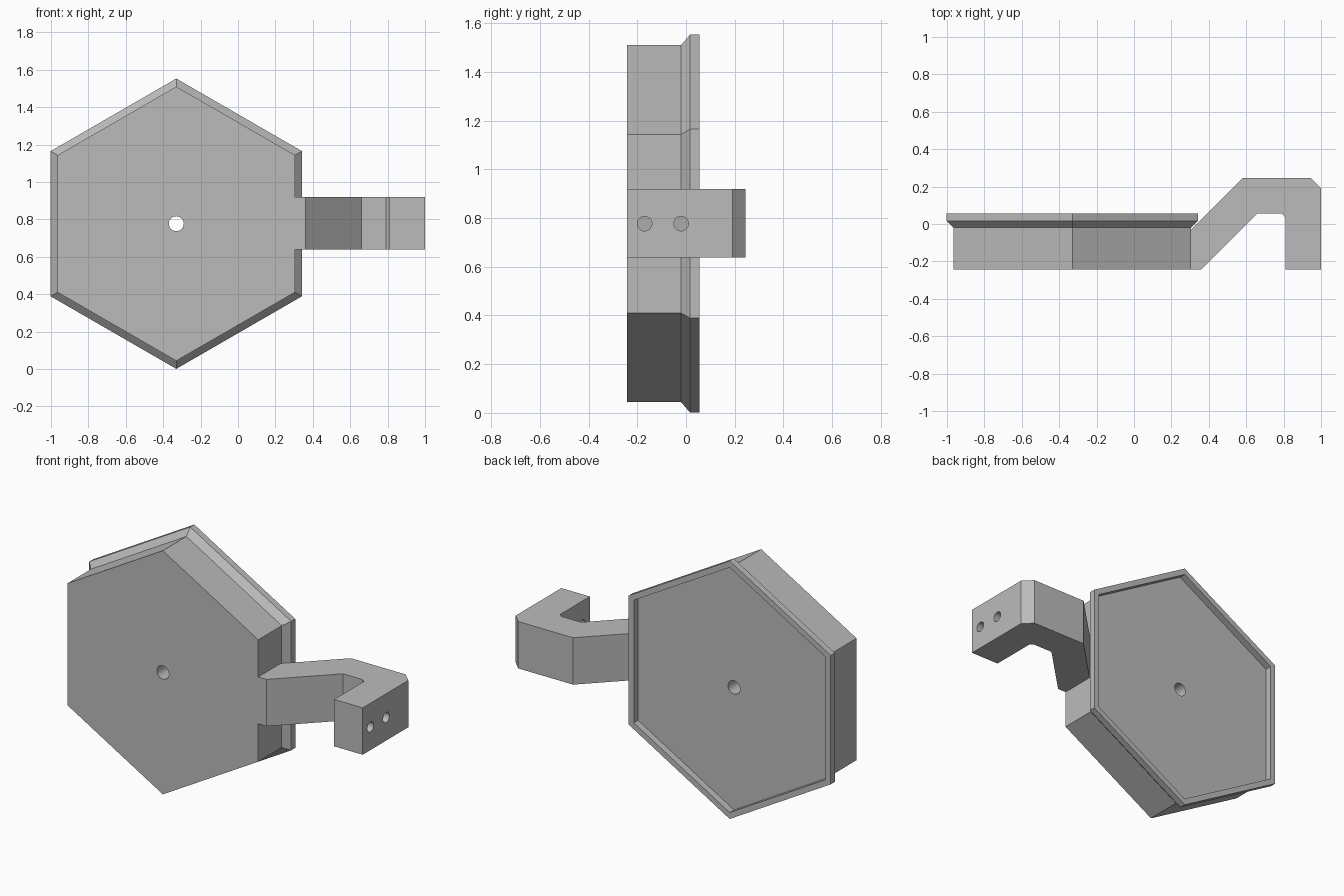
import bpy
import math
from mathutils import Vector

if "Cube" in bpy.data.objects:
    bpy.data.objects.remove(bpy.data.objects["Cube"], do_unlink=True)

grey = bpy.data.materials.new("plain grey")
grey.use_nodes = True
grey.diffuse_color = (0.5, 0.5, 0.5, 1)
grey.node_tree.nodes["Principled BSDF"].inputs["Base Color"].default_value = (0.5, 0.5, 0.5, 1)

CX, CZ = -0.33, 0.777


def make(name, verts, faces):
    mesh = bpy.data.meshes.new(name)
    mesh.from_pydata(verts, [], faces)
    mesh.materials.append(grey)
    obj = bpy.data.objects.new(name, mesh)
    bpy.context.collection.objects.link(obj)
    return obj


def drill(obj, centre, axis, radius, depth):
    """Bore a round hole through obj along axis."""
    bpy.ops.mesh.primitive_cylinder_add(vertices=32, radius=radius, depth=depth, location=centre)
    cutter = bpy.context.object
    cutter.rotation_euler = Vector(axis).to_track_quat("Z", "Y").to_euler()
    cutter.data.materials.append(grey)
    mod = obj.modifiers.new("hole", "BOOLEAN")
    mod.operation, mod.solver, mod.object = "DIFFERENCE", "EXACT", cutter
    bpy.context.view_layer.update()
    bpy.context.view_layer.objects.active = obj
    bpy.ops.object.modifier_apply(modifier=mod.name)
    bpy.data.objects.remove(cutter, do_unlink=True)


# Hexagonal plate: rings of (circumradius, y) from front face to recessed back
rings = [(0.733, -0.243), (0.733, -0.02), (0.776, 0.017), (0.776, 0.056),
         (0.737, 0.056), (0.737, 0.015)]
verts = [(CX + r * math.sin(math.radians(60 * k)), y, CZ + r * math.cos(math.radians(60 * k)))
         for r, y in rings for k in range(6)]
faces = [tuple(range(5, -1, -1)), tuple(range(len(verts) - 6, len(verts)))]
for i in range(len(rings) - 1):
    for k in range(6):
        a, b = 6 * i + k, 6 * i + (k + 1) % 6
        faces.append((a, b, b + 6, a + 6))
plate = make("hex_plate", verts, [f[::-1] for f in faces])

# Hooked arm: outline in plan, extruded upward
outline = [(0.29, -0.243), (0.36, -0.243), (0.66, 0.056), (0.79, 0.056), (0.81, 0.036),
           (0.81, -0.243), (1.0, -0.243), (1.0, 0.19), (0.945, 0.245), (0.58, 0.245),
           (0.305, -0.03), (0.29, -0.03)]
n = len(outline)
verts = [(x, y, z) for z in (0.638, 0.92) for x, y in outline]
faces = [tuple(range(n - 1, -1, -1)), tuple(range(n, 2 * n))]
faces += [(i, (i + 1) % n, (i + 1) % n + n, i + n) for i in range(n)]
arm = make("hook_arm", verts, faces)

# Consistent outward normals before boring
for obj in (plate, arm):
    bpy.ops.object.select_all(action="DESELECT")
    obj.select_set(True)
    bpy.context.view_layer.objects.active = obj
    bpy.ops.object.mode_set(mode="EDIT")
    bpy.ops.mesh.select_all(action="SELECT")
    bpy.ops.mesh.normals_make_consistent(inside=False)
    bpy.ops.object.mode_set(mode="OBJECT")

# Centre hole in the plate and two screw holes in the hook end
drill(plate, (CX, 0, CZ), (0, 1, 0), 0.04, 1)
for y in (-0.17, -0.02):
    drill(arm, (0.905, y, CZ), (1, 0, 0), 0.03, 0.3)

for obj in (plate, arm):
    bpy.ops.object.select_all(action="DESELECT")
    obj.select_set(True)
    bpy.context.view_layer.objects.active = obj
    bpy.ops.object.shade_smooth_by_angle(angle=math.radians(25))
